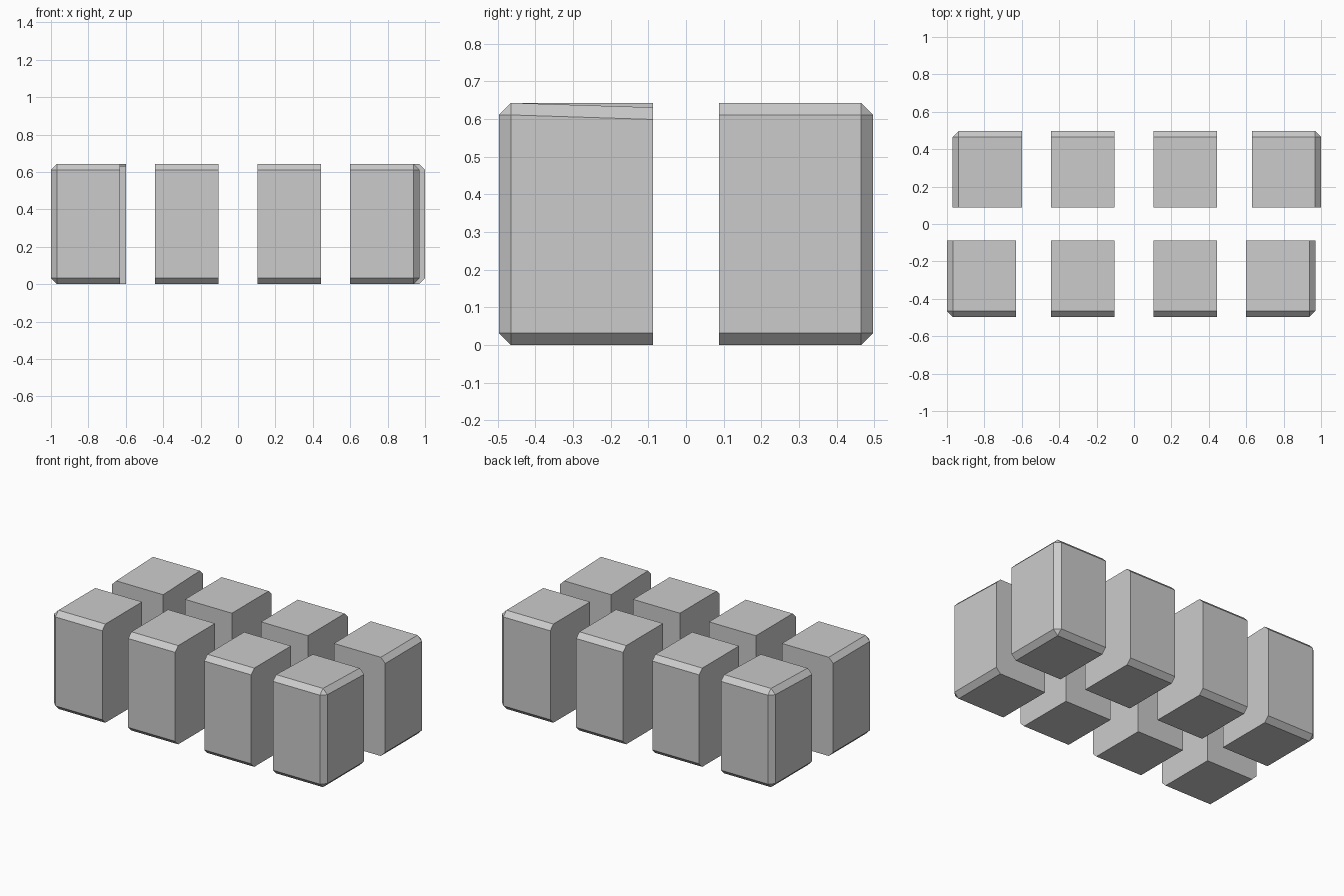
import bpy, bmesh
from mathutils import Matrix, Vector

if "Cube" in bpy.data.objects:
    bpy.data.objects.remove(bpy.data.objects["Cube"])

H, Y_IN, Y_OUT, CHAMFER = 0.643, 0.087, 0.497, 0.032


def block(name, x0, x1, side, x_outer=0, sag=0.0):
    """Box in the row given by side (-1 front, 1 back), chamfered on its outer edges only."""
    bm = bmesh.new()
    size = Vector((x1 - x0, Y_OUT - Y_IN, H))
    centre = Vector(((x0 + x1) / 2, side * (Y_IN + Y_OUT) / 2, H / 2))
    bmesh.ops.create_cube(bm, size=1, matrix=Matrix.Translation(centre) @ Matrix.Diagonal((*size, 1)))
    bm.normal_update()

    def is_outer(f):
        n = f.normal
        return abs(n.z) > 0.5 or n.y * side > 0.5 or n.x * x_outer > 0.5

    edges = [e for e in bm.edges if all(is_outer(f) for f in e.link_faces)]
    bmesh.ops.bevel(bm, geom=edges, offset=CHAMFER, offset_type='OFFSET',
                    segments=1, profile=0.5, affect='EDGES')
    # Slight slope of the top towards the central gap
    for v in bm.verts:
        if v.co.z > H / 2 and abs(v.co.y) < Y_IN + 0.01:
            v.co.z -= sag
    bmesh.ops.recalc_face_normals(bm, faces=bm.faces)
    mesh = bpy.data.meshes.new(name)
    bm.to_mesh(mesh)
    bm.free()
    ob = bpy.data.objects.new(name, mesh)
    bpy.context.collection.objects.link(ob)


# Corner blocks, staggered between the two rows
block("front_left_block", -1.0, -0.63, -1, -1)
block("front_right_block", 0.60, 0.97, -1, 1, sag=0.012)
block("back_left_block", -0.97, -0.60, 1, -1, sag=0.012)
block("back_right_block", 0.63, 1.0, 1, 1)

# Middle blocks
for row, side in (("front", -1), ("back", 1)):
    block(row + "_inner_left_block", -0.443, -0.105, side)
    block(row + "_inner_right_block", 0.105, 0.443, side)
